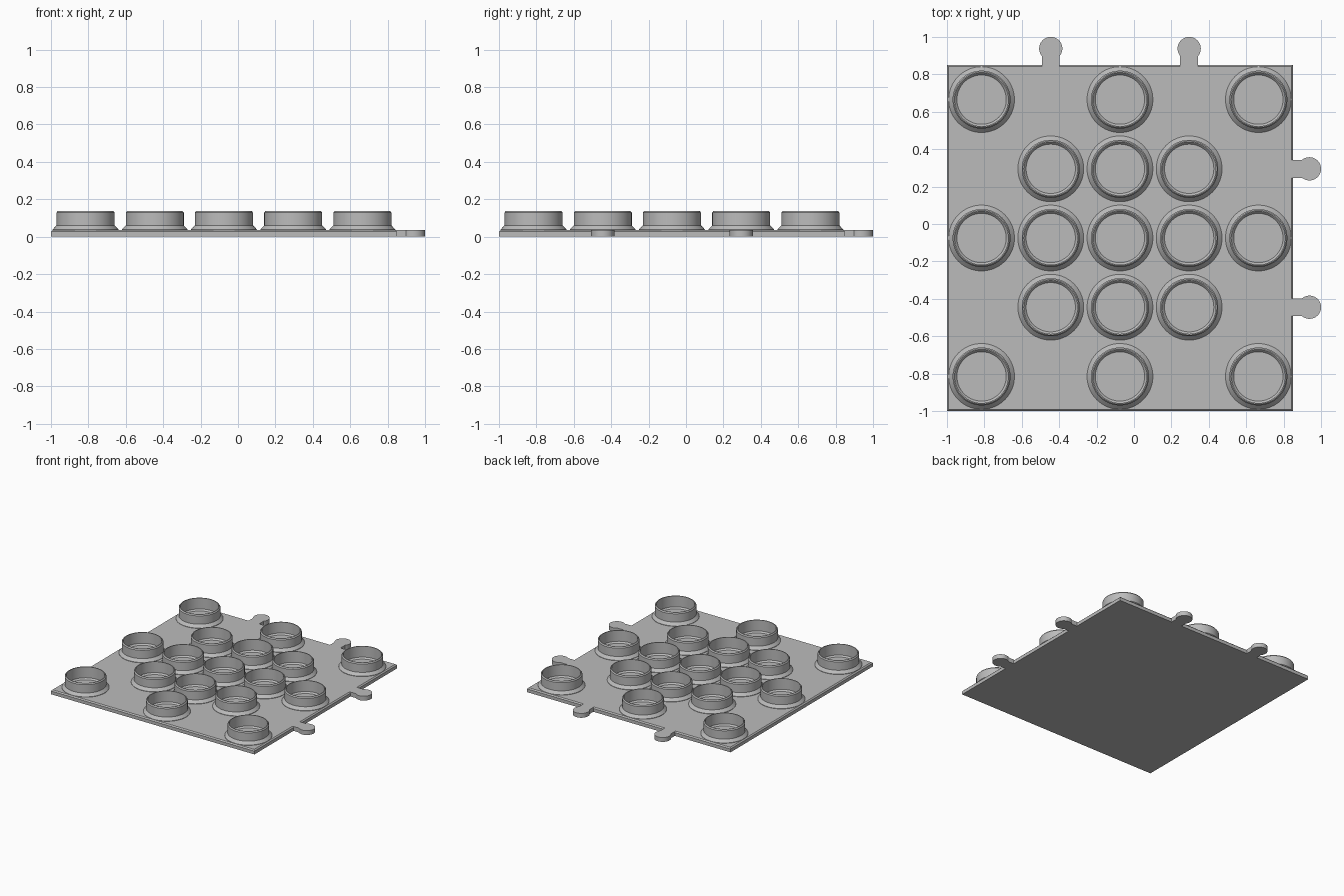
import bpy, bmesh, math

cube = bpy.data.objects.get("Cube")
if cube:
    bpy.data.objects.remove(cube, do_unlink=True)

GREY = (0.5, 0.5, 0.5, 1)
mat = bpy.data.materials.new("plain grey")
mat.use_nodes = True
mat.diffuse_color = GREY
mat.node_tree.nodes["Principled BSDF"].inputs["Base Color"].default_value = GREY

MID, PITCH, HALF = -0.075, 0.37, 0.925
THICK = 0.036


def add_object(name, bm, location=(0, 0, 0), smooth=False):
    bmesh.ops.recalc_face_normals(bm, faces=bm.faces)
    mesh = bpy.data.meshes.new(name)
    bm.to_mesh(mesh)
    bm.free()
    mesh.materials.append(mat)
    obj = bpy.data.objects.new(name, mesh)
    obj.location = location
    bpy.context.collection.objects.link(obj)
    if smooth:
        bpy.ops.object.select_all(action="DESELECT")
        bpy.context.view_layer.objects.active = obj
        obj.select_set(True)
        bpy.ops.object.shade_smooth_by_angle(angle=math.radians(25))
    return obj


# Square base plate with a chamfered top edge
bm = bmesh.new()
bmesh.ops.create_cube(bm, size=1)
for v in bm.verts:
    v.co = (v.co.x * 2 * HALF, v.co.y * 2 * HALF, (v.co.z + 0.5) * THICK)
rim = [e for e in bm.edges if all(v.co.z > THICK / 2 for v in e.verts)]
bmesh.ops.bevel(bm, geom=rim, offset=0.009, segments=1, affect="EDGES")
add_object("base_plate", bm, (MID, MID, 0))

# Hollow stud: flared foot, straight wall, bevelled rim, filleted inside
profile = [(0.176, THICK - 0.002), (0.176, 0.039), (0.155, 0.061), (0.155, 0.129),
           (0.148, 0.138), (0.142, 0.138), (0.142, 0.048), (0.130, THICK - 0.002)]
bm = bmesh.new()
verts = [bm.verts.new((r, 0, z)) for r, z in profile]
loop = [bm.edges.new((verts[i - 1], verts[i])) for i in range(len(verts))]
bmesh.ops.spin(bm, geom=verts + loop, axis=(0, 0, 1), cent=(0, 0, 0),
               angle=math.tau, steps=64, use_duplicate=False)
bmesh.ops.remove_doubles(bm, verts=bm.verts, dist=0.0001)
stud = add_object("stud", bm, smooth=True)

# Studs fill the inner square and the ends and middles of the outer border
cells = [(i, j) for i in range(-2, 3) for j in range(-2, 3)
         if max(abs(i), abs(j)) < 2 or (i % 2 == 0 and j % 2 == 0)]
for n, (i, j) in enumerate(cells):
    obj = stud if n == 0 else stud.copy()
    obj.location = (MID + i * PITCH, MID + j * PITCH, 0)
    if n:
        bpy.context.collection.objects.link(obj)


# Connector tab: narrow neck ending in a round head, pointing along +x
def add_tab(name, location, turn):
    neck, radius, head = 0.048, 0.062, 0.088
    start = math.pi - math.asin(neck / radius)
    steps = 40
    outline = [(-0.01, neck), (-0.01, -neck)]
    outline += [(head + radius * math.cos(a), radius * math.sin(a))
                for a in (-start + 2 * start * k / steps for k in range(steps + 1))]
    bm = bmesh.new()
    face = bm.faces.new([bm.verts.new((x, y, 0)) for x, y in outline])
    grown = bmesh.ops.extrude_face_region(bm, geom=[face])
    top = [g for g in grown["geom"] if isinstance(g, bmesh.types.BMVert)]
    bmesh.ops.translate(bm, verts=top, vec=(0, 0, THICK))
    if not any(f.normal.z and all(v.co.z == 0 for v in f.verts) for f in bm.faces):
        bm.faces.new([v for v in bm.verts if v.co.z == 0])
    obj = add_object(name, bm, location, smooth=True)
    obj.rotation_euler.z = turn


edge = MID + HALF
for side, k in (("a", -1), ("b", 1)):
    along = MID + k * PITCH
    add_tab("left_tab_" + side, (edge, along, 0), 0)
    add_tab("back_tab_" + side, (along, edge, 0), math.pi / 2)
